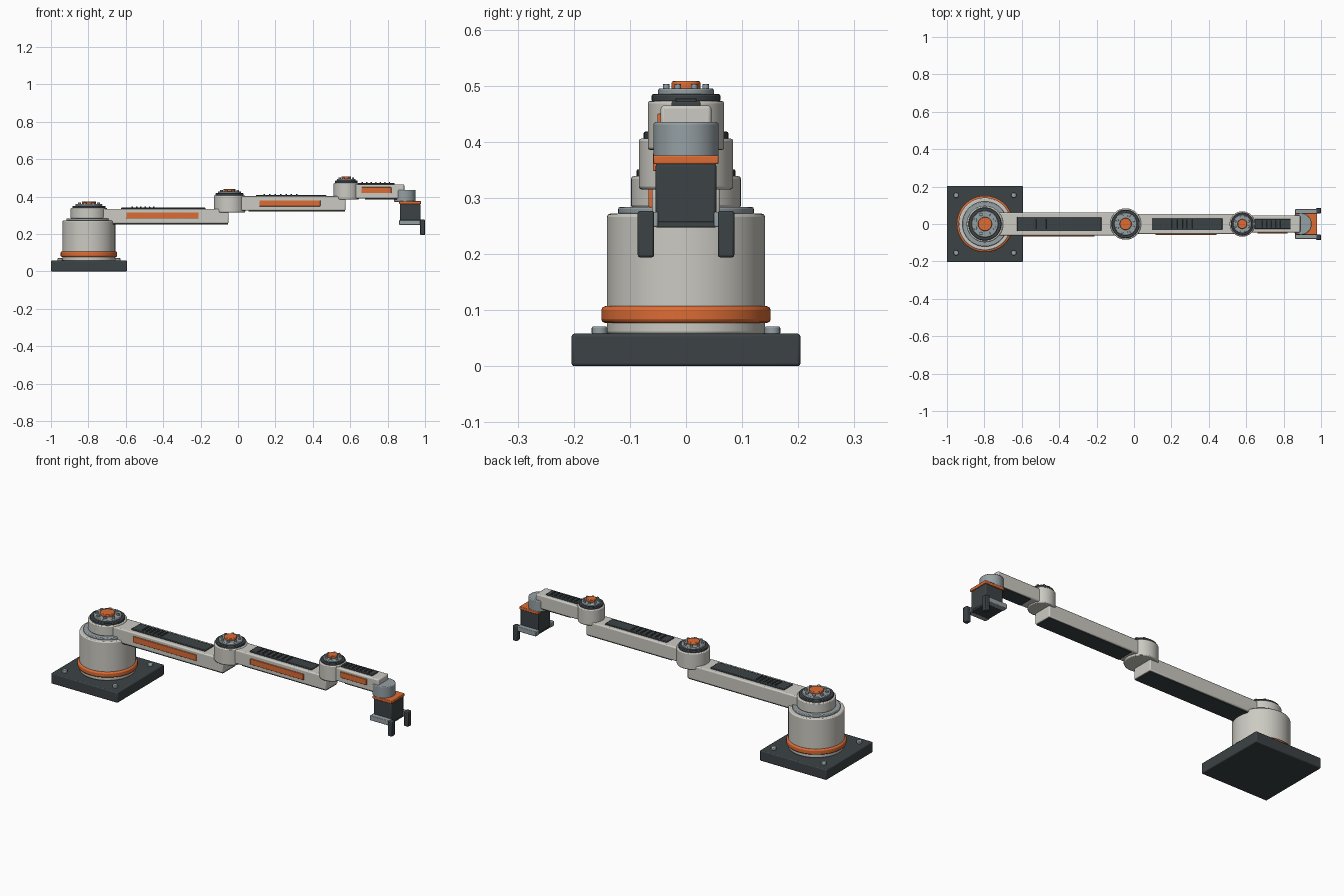
import bpy, math

if "Cube" in bpy.data.objects:
    bpy.data.objects.remove(bpy.data.objects["Cube"])

def material(name, rgb):
    m = bpy.data.materials.new(name)
    m.diffuse_color = (*rgb, 1)
    m.use_nodes = True
    m.node_tree.nodes["Principled BSDF"].inputs["Base Color"].default_value = m.diffuse_color
    return m

SHELL = material("shell", (0.60, 0.59, 0.54))
DARK = material("dark", (0.045, 0.055, 0.06))
STEEL = material("steel", (0.30, 0.35, 0.37))
ORANGE = material("orange", (0.72, 0.15, 0.035))

def finish(ob, name, mat, bevel):
    ob.name = name
    ob.data.materials.append(mat)
    if bevel:
        b = ob.modifiers.new("bevel", 'BEVEL')
        b.width, b.segments, b.limit_method = bevel, 2, 'ANGLE'
    bpy.ops.object.shade_smooth_by_angle(angle=math.radians(35))
    return ob

def box(name, x, y, z, mat, bevel=0.003):
    """Box from (min, max) ranges."""
    bpy.ops.mesh.primitive_cube_add(size=1, location=[(a + b) / 2 for a, b in (x, y, z)])
    ob = bpy.context.object
    ob.scale = [b - a for a, b in (x, y, z)]
    bpy.ops.object.transform_apply(location=False, rotation=False, scale=True)
    return finish(ob, name, mat, bevel)

def disc(name, x, y, r, z0, z1, mat, bevel=0.003, sides=48):
    bpy.ops.mesh.primitive_cylinder_add(vertices=sides, radius=r, depth=z1 - z0,
                                        location=(x, y, (z0 + z1) / 2))
    return finish(bpy.context.object, name, mat, bevel)

def joint(name, x, r, z0, z1):
    """Round hub with a stepped cap and a ring of bolts."""
    disc(name + "_hub", x, 0, r, z0, z1, SHELL, 0.005)
    disc(name + "_seal", x, 0, r * 0.90, z1 - 0.002, z1 + 0.012, DARK)
    disc(name + "_plate", x, 0, r * 0.73, z1 + 0.01, z1 + 0.022, STEEL)
    disc(name + "_cap", x, 0, r * 0.38, z1 + 0.02, z1 + 0.035, ORANGE)
    for i in range(8):
        a = math.tau * (i + 0.5) / 8
        disc(name + "_bolt", x + r * 0.56 * math.cos(a), r * 0.56 * math.sin(a),
             r * 0.085, z1 + 0.02, z1 + 0.03, STEEL, 0.001, 12)

def arm(name, x, half, z, panel, panel_half, ribs, strip, strip_z):
    """Box beam with a ribbed top panel, belly panel and side strip."""
    box(name + "_beam", x, (-half, half), z, SHELL, 0.006)
    box(name + "_belly", (x[0] + 0.1, x[1] - 0.004), (-half + 0.006, half - 0.006),
        (z[0] - 0.005, z[0] + 0.004), DARK, 0.002)
    box(name + "_top_panel", panel, (-panel_half, panel_half),
        (z[1] - 0.004, z[1] + 0.007), DARK)
    start, end, count = ribs
    for i in range(count):
        rx = start + (end - start) * i / (count - 1)
        box(name + "_rib", (rx - 0.004, rx + 0.004), (-panel_half * 0.72, panel_half * 0.72),
            (z[1] + 0.004, z[1] + 0.012), DARK, 0.001)
    box(name + "_side_strip", strip, (-half - 0.006, -half + 0.004), strip_z, ORANGE, 0.002)

J1, J2, J3 = -0.797, -0.045, 0.579

# Base plate, foot bolts and column
box("base_plate", (-1.0, -0.594), (-0.204, 0.204), (0, 0.058), DARK, 0.005)
for sx in (-1, 1):
    for sy in (-1, 1):
        disc("foot_bolt", J1 + sx * 0.154, sy * 0.154, 0.014, 0.056, 0.071, STEEL, 0.003, 20)
disc("column", J1, 0, 0.141, 0.056, 0.272, SHELL, 0.006, 64)
disc("column_ring", J1, 0, 0.151, 0.077, 0.107, ORANGE, 0.007, 64)
disc("column_collar", J1, 0, 0.121, 0.27, 0.284, STEEL, 0.004, 64)

# Joints
joint("shoulder", J1, 0.098, 0.282, 0.339)
joint("elbow", J2, 0.084, 0.315, 0.406)
joint("wrist_joint", J3, 0.068, 0.385, 0.473)

# Arms
arm("upper_arm", (J1 + 0.02, -0.05), 0.061, (0.256, 0.334),
    (-0.625, -0.175), 0.038, (-0.565, -0.45, 6), (-0.596, -0.21), (0.283, 0.316))
arm("forearm", (J2, 0.575), 0.053, (0.325, 0.402),
    (0.095, 0.472), 0.033, (0.14, 0.315, 7), (0.115, 0.44), (0.348, 0.38))
arm("wrist_arm", (J3, 0.889), 0.045, (0.39, 0.465),
    (0.645, 0.838), 0.026, (0.665, 0.81, 7), (0.66, 0.82), (0.418, 0.45))

# Wrist and gripper
disc("wrist", 0.892, 0, 0.058, 0.372, 0.435, STEEL, 0.004)
box("gripper_plate", (0.862, 0.979), (-0.058, 0.058), (0.36, 0.376), ORANGE)
box("gripper_body", (0.866, 0.975), (-0.054, 0.054), (0.254, 0.362), DARK, 0.005)
box("gripper_foot", (0.866, 0.975), (-0.054, 0.054), (0.247, 0.258), DARK, 0.003)
for s in (-1, 1):
    y = sorted((s * 0.05, s * 0.08))
    box("gripper_rail", (0.862, 0.978), y, (0.248, 0.275), STEEL)
    y = sorted((s * 0.057, s * 0.086))
    box("gripper_finger", (0.974, 1.0), y, (0.194, 0.277), DARK, 0.004)
